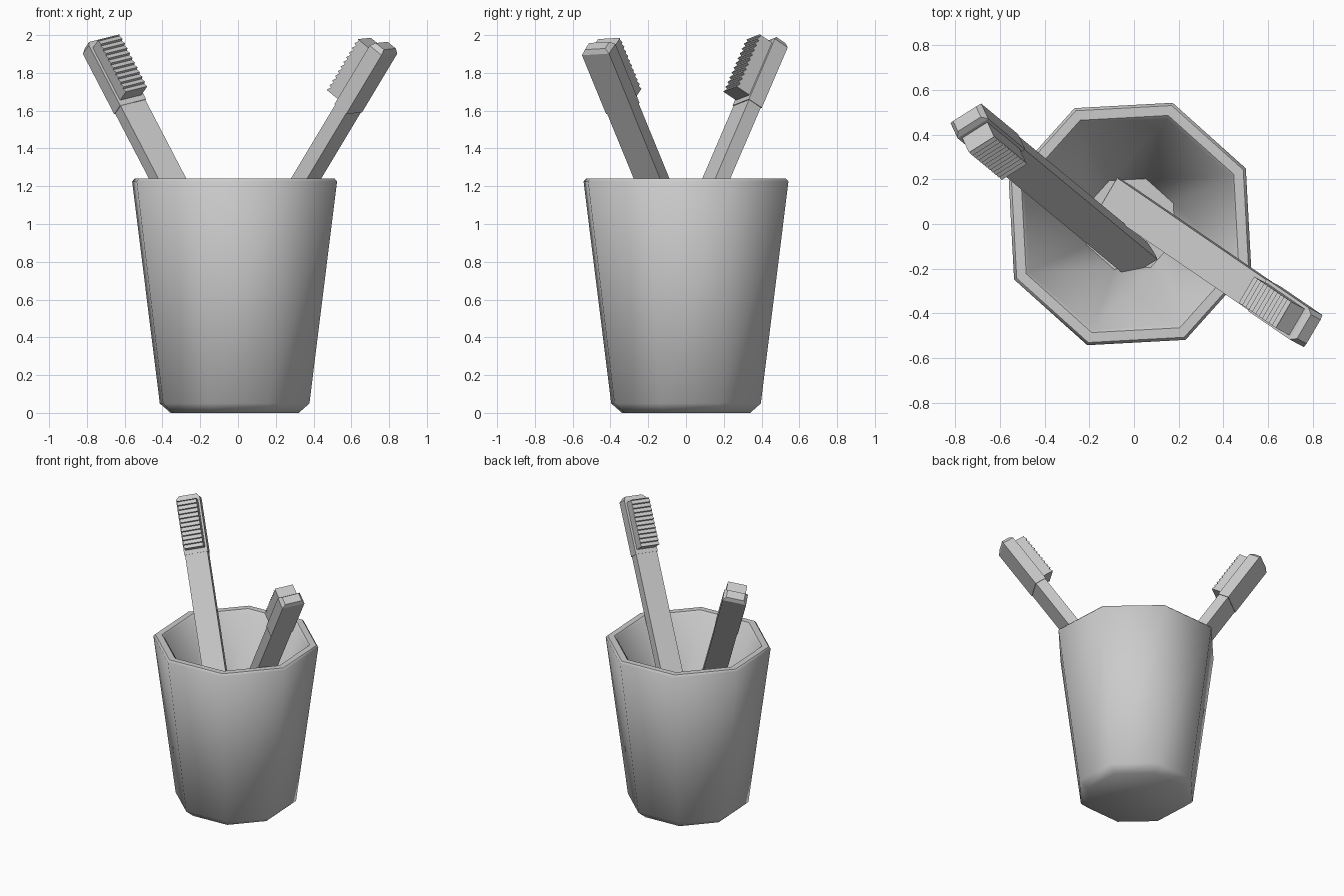
import bpy, bmesh
from math import cos, sin, radians
from mathutils import Vector, Matrix

if "Cube" in bpy.data.objects:
    bpy.data.objects.remove(bpy.data.objects["Cube"])


def finish(bm, name, matrix=None):
    bmesh.ops.recalc_face_normals(bm, faces=bm.faces)
    me = bpy.data.meshes.new(name)
    bm.to_mesh(me)
    bm.free()
    ob = bpy.data.objects.new(name, me)
    bpy.context.collection.objects.link(ob)
    if matrix:
        me.transform(matrix)
    return ob


# Cup: eight-sided profile from the base, over the rim, to the raised inner floor
profile = [(0.36, 0.0), (0.42, 0.05), (0.575, 1.225), (0.562, 1.24),
           (0.515, 1.24), (0.50, 1.225), (0.215, 0.5)]
bm = bmesh.new()
rings = []
for r, z in profile:
    rings.append([bm.verts.new((-0.018 + r * cos(radians(25.6 + 45 * i)),
                                r * sin(radians(25.6 + 45 * i)), z)) for i in range(8)])
for a, b in zip(rings, rings[1:]):
    for i in range(8):
        j = (i + 1) % 8
        bm.faces.new((a[i], a[j], b[j], b[i]))
bm.faces.new(rings[0])
bm.faces.new(rings[-1])
cup = finish(bm, "cup")
bpy.context.view_layer.objects.active = cup
cup.select_set(True)
bpy.ops.object.shade_smooth_by_angle(angle=radians(46))


def prism(name, outline, half_width, matrix):
    """Extrude an outline in (thickness, length) across the brush width."""
    bm = bmesh.new()
    a = [bm.verts.new((-half_width, t, s)) for t, s in outline]
    b = [bm.verts.new((half_width, t, s)) for t, s in outline]
    bm.faces.new(a)
    bm.faces.new(b)
    n = len(a)
    for i in range(n):
        j = (i + 1) % n
        bm.faces.new((a[i], a[j], b[j], b[i]))
    return finish(bm, name, matrix)


def toothbrush(label, centre, axis, face):
    # Local frame: x across the width, y towards the bristles, z along the handle
    d = Vector(axis).normalized()
    n = Vector(face)
    n = (n - d * n.dot(d)).normalized()
    w = n.cross(d)
    m = Matrix.Translation(centre) @ Matrix((w, n, d)).transposed().to_4x4()

    # Handle
    prism(label + "_handle", [(-0.04, -0.92), (0.04, -0.92), (0.04, 0.47), (-0.04, 0.47)],
          0.079, m)

    # Head plate with a chamfered tip
    bm = bmesh.new()
    levels = [(0.46, 0.083, 0.044), (0.845, 0.083, 0.044), (0.87, 0.062, 0.030)]
    rings = [[bm.verts.new((x * hw, y * ht, s))
              for x, y in ((-1, -1), (1, -1), (1, 1), (-1, 1))] for s, hw, ht in levels]
    for a, b in zip(rings, rings[1:]):
        for i in range(4):
            j = (i + 1) % 4
            bm.faces.new((a[i], a[j], b[j], b[i]))
    bm.faces.new(rings[0])
    bm.faces.new(rings[-1])
    finish(bm, label + "_head", m)

    # Bristles: block with a ribbed face
    ribs, s0, s1 = 11, 0.49, 0.825
    step = (s1 - s0) / ribs
    outline = [(0.035, s1), (0.035, s0)]
    for i in range(ribs):
        outline += [(0.132, s0 + i * step), (0.118, s0 + (i + 0.85) * step)]
    outline.append((0.128, s1))
    prism(label + "_bristles", outline, 0.068, m)


toothbrush("left_brush", (-0.3725, 0.16, 1.24), (-0.52, 0.43, 1), (0.36, -0.775, 0.52))
toothbrush("right_brush", (0.36, -0.182, 1.24), (0.60, -0.41, 1), (-0.71, 0.38, 0.59))
